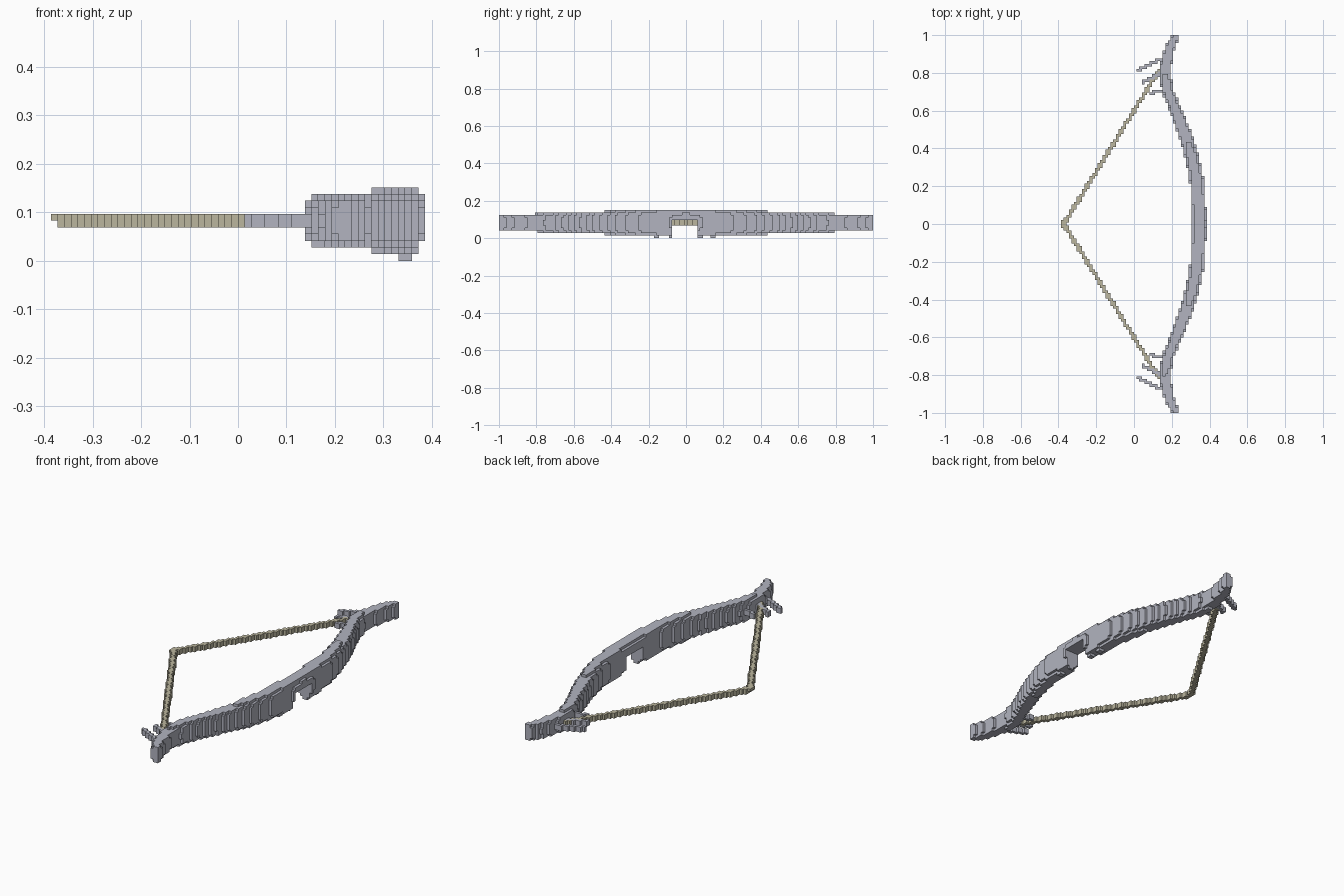
import bpy
import bmesh
from mathutils import Vector

cube = bpy.data.objects.get("Cube")
if cube:
    bpy.data.objects.remove(cube, do_unlink=True)

V = 2 / 145          # edge of one block
HALF_X, HALF_Y, TOP = 28, 72, 11
MID_Z = 6            # height of the bow's axis, in blocks


def material(name, rgb):
    m = bpy.data.materials.new(name)
    m.use_nodes = True
    m.diffuse_color = (*rgb, 1)
    m.node_tree.nodes["Principled BSDF"].inputs["Base Color"].default_value = (*rgb, 1)
    return m


def interp(table, t):
    """Linear interpolation through (t, value) pairs."""
    for (t0, a), (t1, b) in zip(table, table[1:]):
        if t <= t1:
            return a + (b - a) * (t - t0) / (t1 - t0)
    return table[-1][1]


def build_blocks(name, cells, mat):
    """Mesh of the exposed faces of a set of blocks (i, j, k)."""
    bm = bmesh.new()
    verts = {}

    def vert(p):
        if p not in verts:
            verts[p] = bm.verts.new(((p[0]) * V, (p[1] - 0.5) * V, p[2] * V))
        return verts[p]

    for c in cells:
        for axis in range(3):
            u, w = (axis + 1) % 3, (axis + 2) % 3
            for side in (0, 1):
                n = list(c)
                n[axis] += 2 * side - 1
                if tuple(n) in cells:
                    continue
                corners = []
                for du, dw in ((0, 0), (1, 0), (1, 1), (0, 1)):
                    p = list(c)
                    p[axis] += side
                    p[u] += du
                    p[w] += dw
                    corners.append(vert(tuple(p)))
                bm.faces.new(corners if side else corners[::-1])
    mesh = bpy.data.meshes.new(name)
    bm.to_mesh(mesh)
    bm.free()
    mesh.materials.append(mat)
    obj = bpy.data.objects.new(name, mesh)
    bpy.context.collection.objects.link(obj)
    return obj


def line_cells(a, b, layers):
    """Blocks along a straight line in plan."""
    a, b = Vector(a) / V, Vector(b) / V
    out = set()
    for s in range(41):
        p = a.lerp(b, s / 40)
        out |= {(int(p.x // 1), round(p.y), k) for k in layers}
    return out


grey = material("pale grey", (0.445, 0.456, 0.525))
khaki = material("khaki string", (0.50, 0.47, 0.345))

# Bow stave: centre line, half width and half height along y
centre = [(0, .343), (.2, .336), (.3, .32), (.4, .295), (.5, .262), (.6, .222),
          (.7, .18), (.8, .163), (.9, .18), (1, .218)]
width = [(0, .040), (.5, .036), (.7, .031), (.9, .028), (.97, .027), (1, .014)]
height = [(0, 5), (.38, 4.75), (.45, 4.4), (.72, 3.75), (.8, 3.5), (.9, 3.2), (1, 2.8)]

bow = set()
for j in range(-HALF_Y, HALF_Y + 1):
    y = abs(j * V)
    c, w, h = (interp(t, y) for t in (centre, width, height))
    for i in range(HALF_X):
        for k in range(TOP):
            dx = abs((i + 0.5) * V - c) / w
            dz = abs(k + 0.5 - MID_Z) / h
            if dx ** 4 + dz ** 4 < 1:
                bow.add((i, j, k))

# Arrow rest notch and the small lumps under the grip
bow = {(i, j, k) for i, j, k in bow if not (-5 <= j <= 4 and k < 7)}
for j in (-12, -11, -6, 5, 6, 10, 11):
    bow |= {(24, j, 0), (25, j, 0), (24, j, 1), (25, j, 1)}

# Knots where the string is tied
for j in (-58, 57):
    bow |= {(11, j, k) for k in range(3, 10)}
build_blocks("bow_stave", bow, grey)

# Twigs beside each tip
twig_lines = [((.02, .815), (.15, .875)), ((.05, .75), (.15, .80)), ((.085, .693), (.17, .715))]
twigs = {}
for label, s in (("back", 1), ("front", -1)):
    cells = set()
    for a, b in twig_lines:
        cells |= line_cells((a[0], s * a[1]), (b[0], s * b[1]), (5, 6))
    twigs[label] = cells - bow
    build_blocks(label + "_twigs", twigs[label], grey)

# Drawn string, two straight runs meeting at a point
string = {(-HALF_X, j, 6) for j in (-1, 0, 1)}
for j in range(-59, 60):
    x = -.372 / V + .62 * abs(j)
    for i in range(-HALF_X + 1, 11):
        if abs(i + 0.5 - x) < 0.9:
            string |= {(i, j, 5), (i, j, 6)}
string -= bow | twigs["back"] | twigs["front"]
build_blocks("bow_string", string, khaki)
